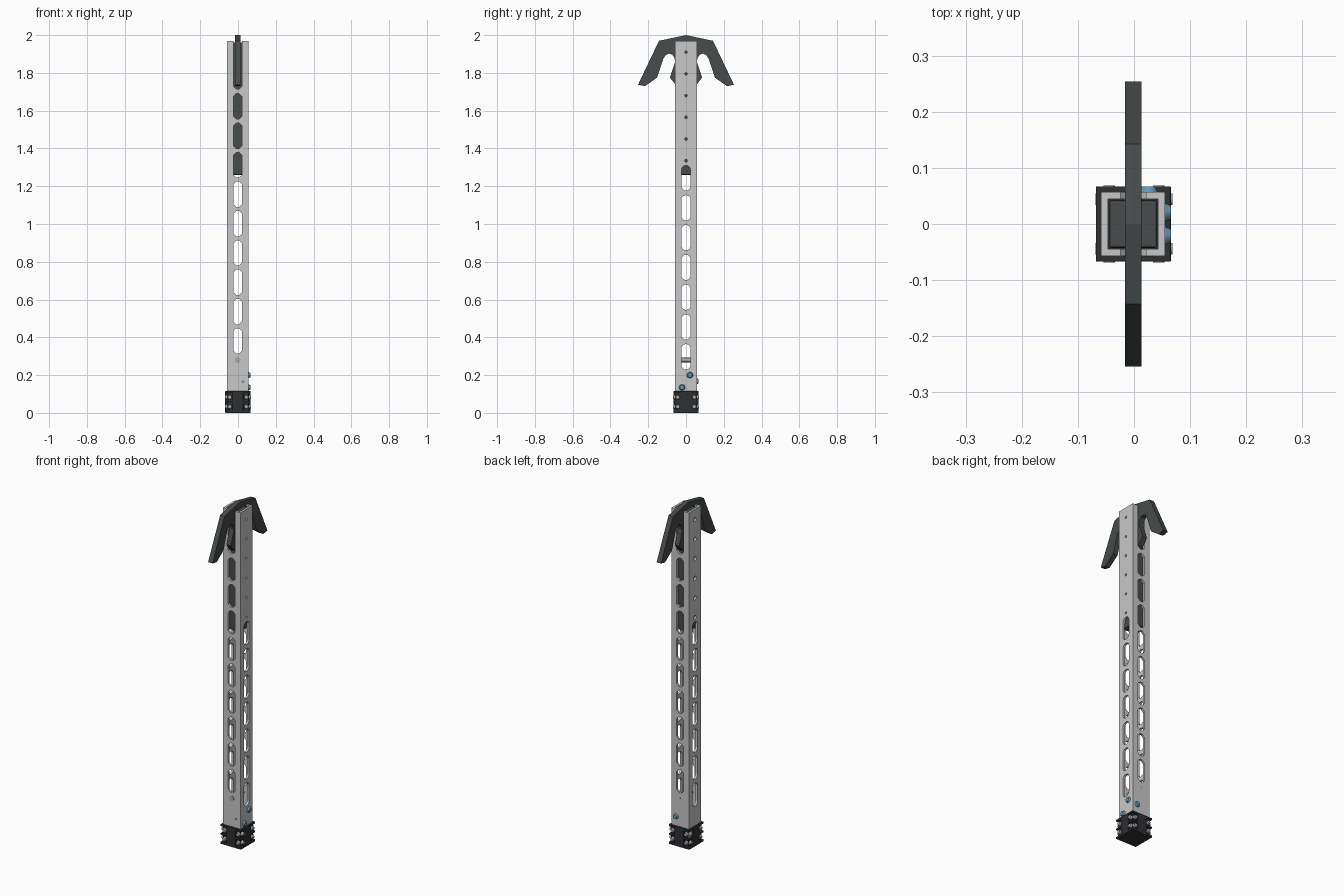
import bpy, bmesh, math
from mathutils import Matrix, Vector

cube = bpy.data.objects.get("Cube")
if cube:
    bpy.data.objects.remove(cube, do_unlink=True)

CX = -0.0015      # tube axis
HALF = 0.057      # tube half width
INNER = 0.0445    # tube half opening


def material(name, r, g, b):
    m = bpy.data.materials.new(name)
    m.use_nodes = True
    m.diffuse_color = (r, g, b, 1)
    m.node_tree.nodes["Principled BSDF"].inputs["Base Color"].default_value = (r, g, b, 1)
    return m


aluminium = material("aluminium grey", 0.58, 0.58, 0.58)
dark = material("charcoal plastic", 0.065, 0.072, 0.072)
black = material("black rubber", 0.026, 0.029, 0.031)
blue = material("anodised blue", 0.13, 0.32, 0.48)
steel = material("steel", 0.4, 0.4, 0.4)


def finish(name, bm, mat, bevel=0):
    bmesh.ops.recalc_face_normals(bm, faces=bm.faces)
    me = bpy.data.meshes.new(name)
    bm.to_mesh(me)
    bm.free()
    ob = bpy.data.objects.new(name, me)
    bpy.context.collection.objects.link(ob)
    if mat:
        me.materials.append(mat)
    if bevel:
        mod = ob.modifiers.new("bevel", "BEVEL")
        mod.width, mod.segments = bevel, 2
    return ob


def add_box(bm, x, y, z):
    """Box from (min, max) pairs."""
    size = Vector((x[1] - x[0], y[1] - y[0], z[1] - z[0]))
    mid = Vector((sum(x) / 2, sum(y) / 2, sum(z) / 2))
    bmesh.ops.create_cube(bm, size=1, matrix=Matrix.Translation(mid) @ Matrix.Diagonal(size).to_4x4())


def add_rod(bm, axis, centre, radius, length, sides=20, tip=1):
    turn = Vector(axis).to_track_quat("Z", "Y").to_matrix().to_4x4()
    bmesh.ops.create_cone(bm, cap_ends=True, segments=sides, radius1=radius, radius2=radius * tip,
                          depth=length, matrix=Matrix.Translation(centre) @ turn)


def add_prism(bm, points, axis, start, end):
    """Extrude an (across, z) outline along the x or y axis."""
    def place(p, d):
        return (d, p[0], p[1]) if axis == "x" else (p[0], d, p[1])
    face = bm.faces.new([bm.verts.new(place(p, start)) for p in points])
    out = bmesh.ops.extrude_face_region(bm, geom=[face])
    shift = Vector(place((0, 0), end - start))
    bmesh.ops.translate(bm, vec=shift, verts=[v for v in out["geom"] if isinstance(v, bmesh.types.BMVert)])


def slot_outline(centre, z0, z1, half, steps):
    """Slot with rounded (many steps) or chamfered (one step) ends."""
    r = half if steps > 1 else half * 0.65
    pts = []
    for sx, sz, begin in ((1, 1, 0), (-1, 1, 90), (-1, -1, 180), (1, -1, 270)):
        cx = centre + sx * (half - r)
        cz = z1 - r if sz > 0 else z0 + r
        for i in range(steps + 1):
            a = math.radians(begin + 90 * i / steps)
            p = (cx + r * math.cos(a), cz + r * math.sin(a))
            if not pts or (Vector(p) - Vector(pts[-1])).length > 1e-5:
                pts.append(p)
    if (Vector(pts[0]) - Vector(pts[-1])).length < 1e-5:
        pts.pop()
    return pts


# ---- square tube with slots and holes
bm = bmesh.new()
add_box(bm, (CX - HALF, CX + HALF), (-HALF, HALF), (0.06, 1.97))
tube = finish("tube", bm, aluminium)

bm = bmesh.new()
add_box(bm, (CX - INNER, CX + INNER), (-INNER, INNER), (0, 2.1))
cutters = [finish("bore_cutter", bm, None)]

bm = bmesh.new()
for i in range(9):
    z = 0.381 + 0.1552 * i
    add_prism(bm, slot_outline(CX, z - 0.067, z + 0.067, 0.0225, 1), "y", -0.1, 0.1)
add_prism(bm, slot_outline(CX, 1.715, 2.1, 0.0225, 1), "y", -0.1, 0.1)
cutters.append(finish("front_slot_cutter", bm, None))

hole_heights = [1.335 + 0.115 * i for i in range(6)]
bm = bmesh.new()
for i in range(7):
    z = 0.297 + 0.1577 * i
    add_prism(bm, slot_outline(0, z - 0.067, z + 0.067, 0.024, 6), "x", -0.1, 0.1)
for z in hole_heights:
    add_rod(bm, (1, 0, 0), (0.06, 0, z), 0.007, 0.06, 12)
    add_rod(bm, (1, 0, 0), (-0.06, 0, z), 0.012, 0.06, 16)
cutters.append(finish("side_slot_cutter", bm, None))

for c in cutters:
    c.hide_render = True
    mod = tube.modifiers.new("cut", "BOOLEAN")
    mod.operation, mod.solver, mod.object = "DIFFERENCE", "EXACT", c
bpy.context.view_layer.update()
cut_mesh = bpy.data.meshes.new_from_object(tube.evaluated_get(bpy.context.evaluated_depsgraph_get()))
tube.modifiers.clear()
tube.data = cut_mesh
for c in cutters:
    bpy.data.objects.remove(c, do_unlink=True)

# ---- insert block inside the top of the tube
bm = bmesh.new()
add_box(bm, (CX - 0.0425, CX + 0.0425), (-0.0425, 0.0425), (1.26, 1.962))
finish("insert_block", bm, dark, 0.004)

# ---- double hook plate, one half outline mirrored
half = [(0.143, 1.97), (0.254, 1.737), (0.217, 1.73), (0.153, 1.775), (0.12, 1.875), (0.108, 1.893),
        (0.09, 1.902), (0.073, 1.897), (0.062, 1.88), (0.057, 1.86), (0.085, 1.775), (0.058, 1.74),
        (0.035, 1.725)]
outline = [(0, 2.0)] + half + [(-y, z) for y, z in reversed(half)]
bm = bmesh.new()
add_prism(bm, outline, "x", CX - 0.0145, CX + 0.0145)
finish("hook_plate", bm, dark)

# ---- end cap: core, flanges and a raised rib on each side
CAP = 0.067
bm = bmesh.new()
add_box(bm, (-0.058, 0.057), (-0.0575, 0.0575), (0.004, 0.112))
for z in ((0, 0.012), (0.053, 0.063), (0.104, 0.115)):
    add_box(bm, (-CAP - 0.001, CAP - 0.001), (-CAP, CAP), z)
add_box(bm, (-CAP - 0.001, CAP - 0.001), (-0.029, 0.029), (0.001, 0.114))
add_box(bm, (-0.03, 0.028), (-CAP, CAP), (0.001, 0.114))
finish("end_cap", bm, black, 0.002)

# ---- cap screws on all four sides
bm = bmesh.new()
for turn in range(4):
    rot = Matrix.Rotation(turn * math.pi / 2, 3, "Z")
    for side in (-0.044, 0.044):
        for z in (0.033, 0.083):
            add_rod(bm, rot @ Vector((0, -1, 0)), rot @ Vector((side, -0.061, z)), 0.013, 0.016, 16, 0.75)
screws = [finish("cap_screws", bm, steel)]

# ---- cross pin through the tube
bm = bmesh.new()
add_rod(bm, (0, 1, 0), (CX, 0, 0.28), 0.012, 0.11)
add_rod(bm, (0, -1, 0), (CX, -0.057, 0.28), 0.015, 0.004)
add_rod(bm, (0, 1, 0), (CX, 0.057, 0.28), 0.006, 0.002, 12)
screws.append(finish("cross_pin", bm, steel))

# ---- blue retaining bolts
bm = bmesh.new()
for y, z in ((0.021, 0.2), (-0.021, 0.135)):
    add_rod(bm, (1, 0, 0), (0.06, y, z), 0.017, 0.011, 20, 0.7)
add_rod(bm, (0, 1, 0), (0.026, 0.061, 0.168), 0.017, 0.011, 20, 0.7)
add_rod(bm, (0, -1, 0), (0.026, -0.057, 0.165), 0.008, 0.002, 12)
screws.append(finish("retaining_bolts", bm, blue))

# ---- smooth shading on round parts
bpy.ops.object.select_all(action="DESELECT")
for ob in screws:
    ob.select_set(True)
bpy.context.view_layer.objects.active = screws[0]
bpy.ops.object.shade_smooth_by_angle(angle=math.radians(35))
